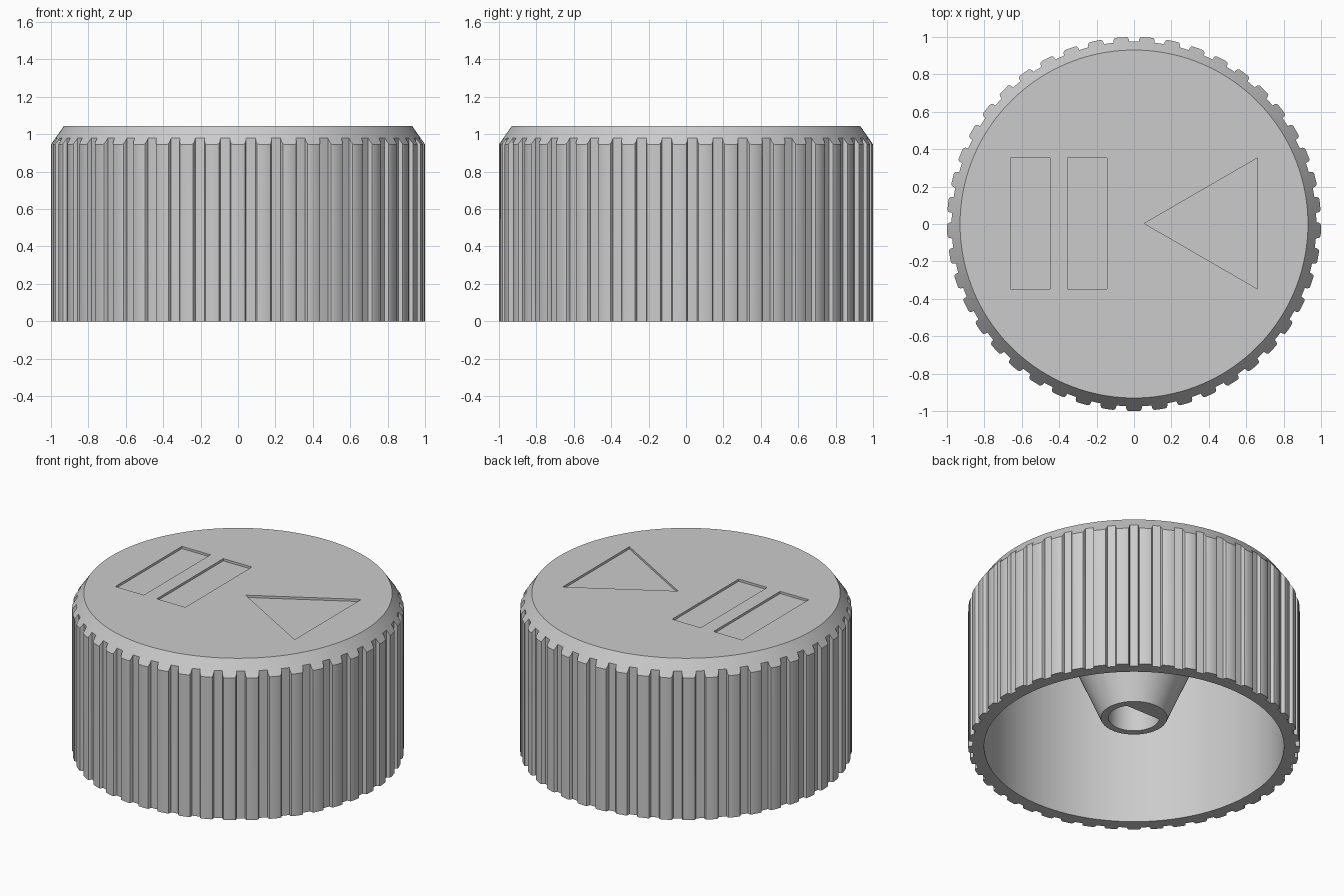
import bpy, bmesh, math

cube = bpy.data.objects.get("Cube")
if cube:
    bpy.data.objects.remove(cube)

TOP = 1.045
RIDGES = 45
PITCH = 360 / RIDGES

mat = bpy.data.materials.new("plain grey")
mat.use_nodes = True
GREY = (0.6, 0.6, 0.6, 1)
mat.diffuse_color = GREY
mat.node_tree.nodes["Principled BSDF"].inputs["Base Color"].default_value = GREY


def make_object(name, bm):
    bmesh.ops.recalc_face_normals(bm, faces=bm.faces)
    mesh = bpy.data.meshes.new(name)
    bm.to_mesh(mesh)
    bm.free()
    mesh.materials.append(mat)
    obj = bpy.data.objects.new(name, mesh)
    bpy.context.collection.objects.link(obj)
    return obj


# One grip ridge: angle from its centre in degrees, radius; then the groove
half = [(1.6, 1.0), (2.1, 0.997), (2.4, 0.988), (2.5, 0.975)]
ridge = [(-a, r) for a, r in reversed(half)] + [(0, 1.0)] + half + [(PITCH / 2, 0.975)]
columns = [(math.radians(-90 + i * PITCH + a), r) for i in range(RIDGES) for a, r in ridge]


def chamfer_z(r):
    return TOP - (r - 0.93) * 0.1 / 0.07


def shaft_radius(angle):
    # Round hole with one flat on the back side
    s = math.sin(angle)
    return min(0.154, 0.085 / s) if s > 0 else 0.154


# Cross-section from the top edge, down the grip, and up inside to the shaft hole
section = [
    lambda a, r: (0.93, TOP),
    lambda a, r: (r, chamfer_z(r)),
    lambda a, r: (r, 0),
    lambda a, r: (0.904, 0),
    lambda a, r: (0.904, 0.975),
    lambda a, r: (0.53, 0.975),
    lambda a, r: (0.2, 0.2),
    lambda a, r: (shaft_radius(a), 0.2),
    lambda a, r: (shaft_radius(a), 0.9),
]

# Knob body
bm = bmesh.new()
rings = []
for point in section:
    ring = []
    for a, r in columns:
        radius, z = point(a, r)
        ring.append(bm.verts.new((radius * math.cos(a), radius * math.sin(a), z)))
    rings.append(ring)
n = len(columns)
for upper, lower in zip(rings, rings[1:]):
    for i in range(n):
        j = (i + 1) % n
        bm.faces.new((upper[i], upper[j], lower[j], lower[i]))
bm.faces.new(rings[0])
bm.faces.new(rings[-1])
knob = make_object("knob", bm)


# Shallow engraved bars and triangle on the top
def cutter(name, outline):
    bm = bmesh.new()
    face = bm.faces.new([bm.verts.new((x, y + 0.003, TOP - 0.015)) for x, y in outline])
    grown = bmesh.ops.extrude_face_region(bm, geom=[face])["geom"]
    verts = [v for v in grown if isinstance(v, bmesh.types.BMVert)]
    bmesh.ops.translate(bm, verts=verts, vec=(0, 0, 0.1))
    obj = make_object(name, bm)
    obj.hide_render = True
    return obj


def bar(x0, x1):
    return [(x0, -0.35), (x1, -0.35), (x1, 0.35), (x0, 0.35)]


cutters = [
    cutter("outer_bar_cutter", bar(-0.66, -0.45)),
    cutter("inner_bar_cutter", bar(-0.355, -0.145)),
    cutter("triangle_cutter", [(0.055, 0), (0.66, -0.35), (0.66, 0.35)]),
]

bpy.ops.object.select_all(action='DESELECT')
knob.select_set(True)
bpy.context.view_layer.objects.active = knob
for tool in cutters:
    mod = knob.modifiers.new("engraving", 'BOOLEAN')
    mod.operation = 'DIFFERENCE'
    mod.solver = 'EXACT'
    mod.object = tool
    bpy.ops.object.modifier_apply(modifier=mod.name)
    bpy.data.objects.remove(tool)

bpy.ops.object.shade_smooth_by_angle(angle=math.radians(28))
